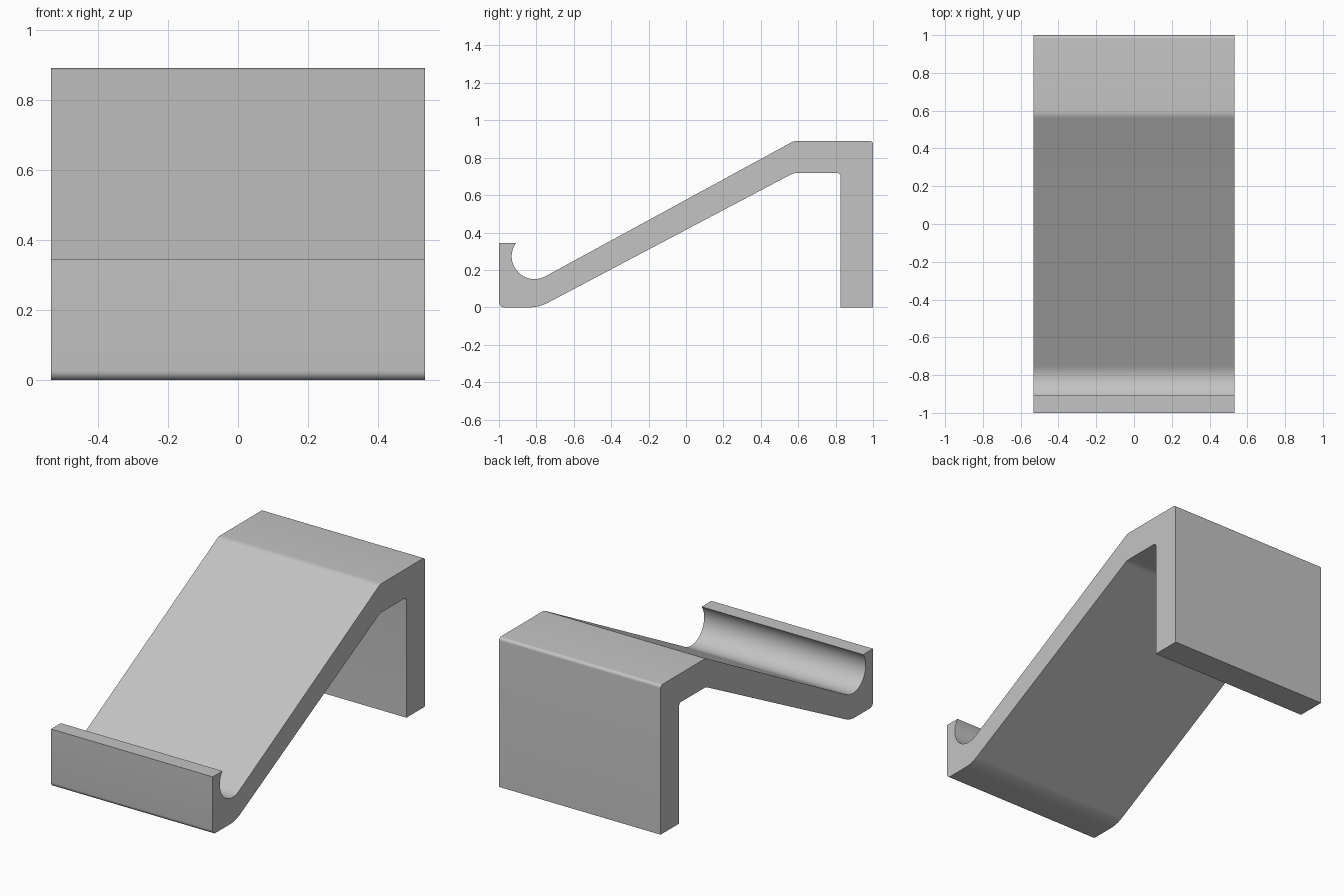
import bpy, bmesh, math
from mathutils import Vector

cube = bpy.data.objects.get("Cube")
if cube:
    bpy.data.objects.remove(cube, do_unlink=True)

HALF_WIDTH = 0.533

mat = bpy.data.materials.new("light_grey")
mat.use_nodes = True
grey = (0.55, 0.55, 0.55, 1)
mat.diffuse_color = grey
mat.node_tree.nodes["Principled BSDF"].inputs["Base Color"].default_value = grey


def fillet(prev, corner, nxt, radius, steps=8):
    """Points of an arc that rounds one corner of the profile."""
    p, c, n = Vector(prev), Vector(corner), Vector(nxt)
    if radius == 0:
        return [c]
    a, b = (p - c).normalized(), (n - c).normalized()
    half = a.angle(b) / 2
    centre = c + (a + b).normalized() * radius / math.sin(half)
    start = c + a * radius / math.tan(half) - centre
    end = c + b * radius / math.tan(half) - centre
    sweep = start.angle_signed(end)
    # angle_signed is clockwise-positive
    base = math.atan2(start.y, start.x)
    return [centre + radius * Vector((math.cos(base - sweep * i / steps),
                                      math.sin(base - sweep * i / steps)))
            for i in range(steps + 1)]


# Side profile corners (y, z, rounding radius), counter-clockwise
corners = [
    (-1.0, 0.345, 0), (-1.0, 0.0, 0.027), (-0.785, 0.0, 0.2),
    (0.575, 0.718, 0.07), (0.826, 0.718, 0.018), (0.826, 0.0, 0),
    (1.0, 0.0, 0), (1.0, 0.89, 0.018), (0.578, 0.89, 0.07),
]

# Round groove that holds the lower edge, from the slope up to the lip
groove_centre, groove_r = Vector((-0.81, 0.273)), 0.122
first = math.radians(-62)
last = -math.pi - math.asin((0.345 - groove_centre.y) / groove_r)
groove = [groove_centre + groove_r * Vector((math.cos(t), math.sin(t)))
          for t in (first + (last - first) * i / 28 for i in range(29))]

profile = []
for i, (y, z, r) in enumerate(corners):
    before = corners[i - 1][:2]
    after = corners[i + 1][:2] if i + 1 < len(corners) else groove[0]
    profile += fillet(before, (y, z), after, r)
profile += groove

# Extrude the profile across the width
bm = bmesh.new()
face = bm.faces.new([bm.verts.new((-HALF_WIDTH, p.x, p.y)) for p in profile])
side = bmesh.ops.extrude_face_region(bm, geom=[face])
moved = [v for v in side["geom"] if isinstance(v, bmesh.types.BMVert)]
bmesh.ops.translate(bm, verts=moved, vec=(2 * HALF_WIDTH, 0, 0))
bmesh.ops.recalc_face_normals(bm, faces=bm.faces)
mesh = bpy.data.meshes.new("stand")
bm.to_mesh(mesh)
bm.free()
mesh.materials.append(mat)

stand = bpy.data.objects.new("stand", mesh)
bpy.context.collection.objects.link(stand)
bpy.context.view_layer.objects.active = stand
stand.select_set(True)
bpy.ops.object.shade_smooth_by_angle(angle=math.radians(30))
